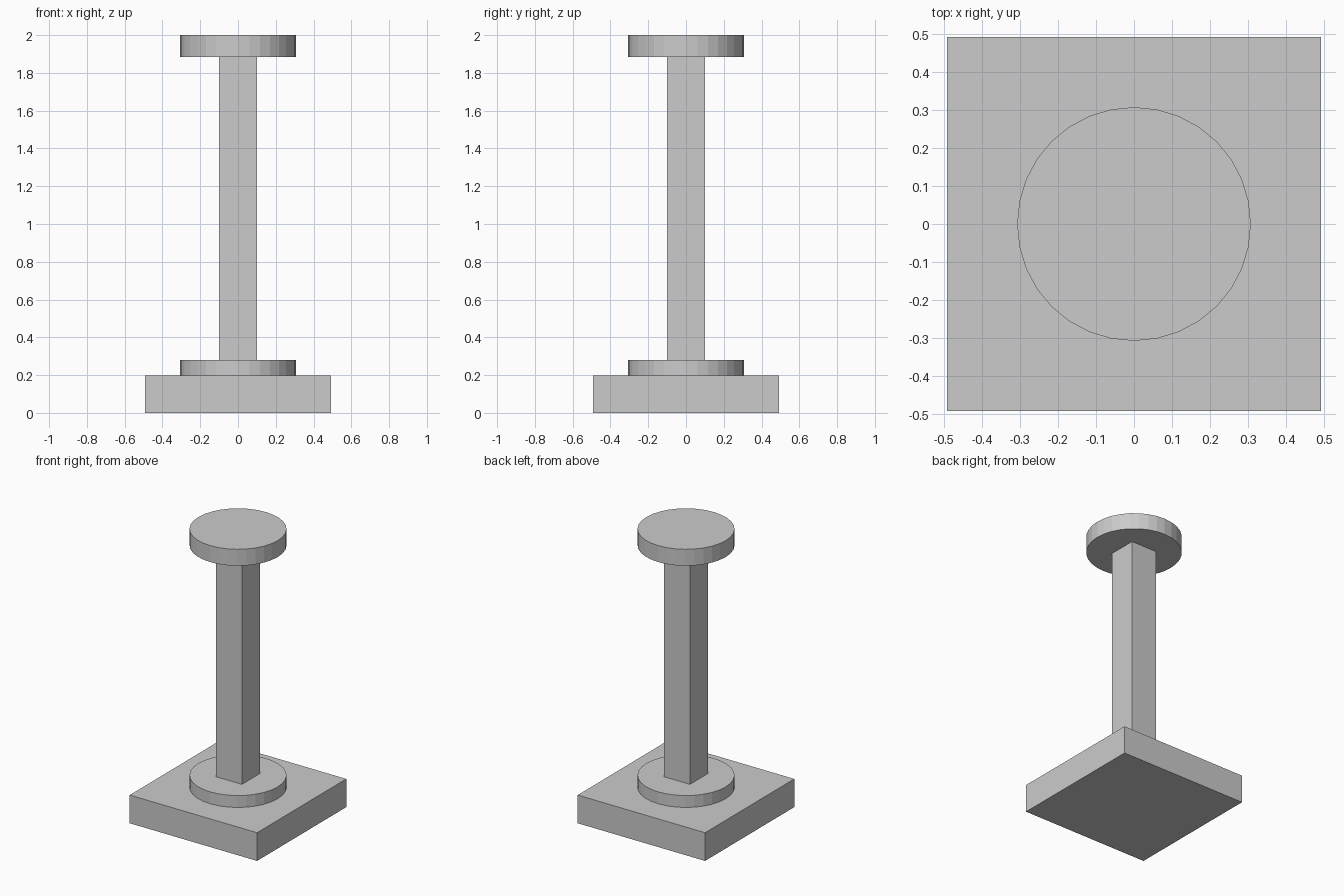
import bpy

if "Cube" in bpy.data.objects:
    bpy.data.objects.remove(bpy.data.objects["Cube"])


def add_box(name, width, z0, z1):
    bpy.ops.mesh.primitive_cube_add(size=1, location=(0, 0, (z0 + z1) / 2))
    obj = bpy.context.object
    obj.name = name
    obj.scale = (width, width, z1 - z0)
    bpy.ops.object.transform_apply(location=False, rotation=False, scale=True)


def add_disc(name, radius, z0, z1):
    bpy.ops.mesh.primitive_cylinder_add(
        vertices=32, radius=radius, depth=z1 - z0, location=(0, 0, (z0 + z1) / 2))
    bpy.context.object.name = name


# Square plinth with a round collar
add_box("base", 0.984, 0.0, 0.197)
add_disc("lower_collar", 0.307, 0.197, 0.28)

# Square post carrying the round top
add_box("post", 0.2, 0.28, 1.885)
add_disc("top_disc", 0.307, 1.885, 2.0)
